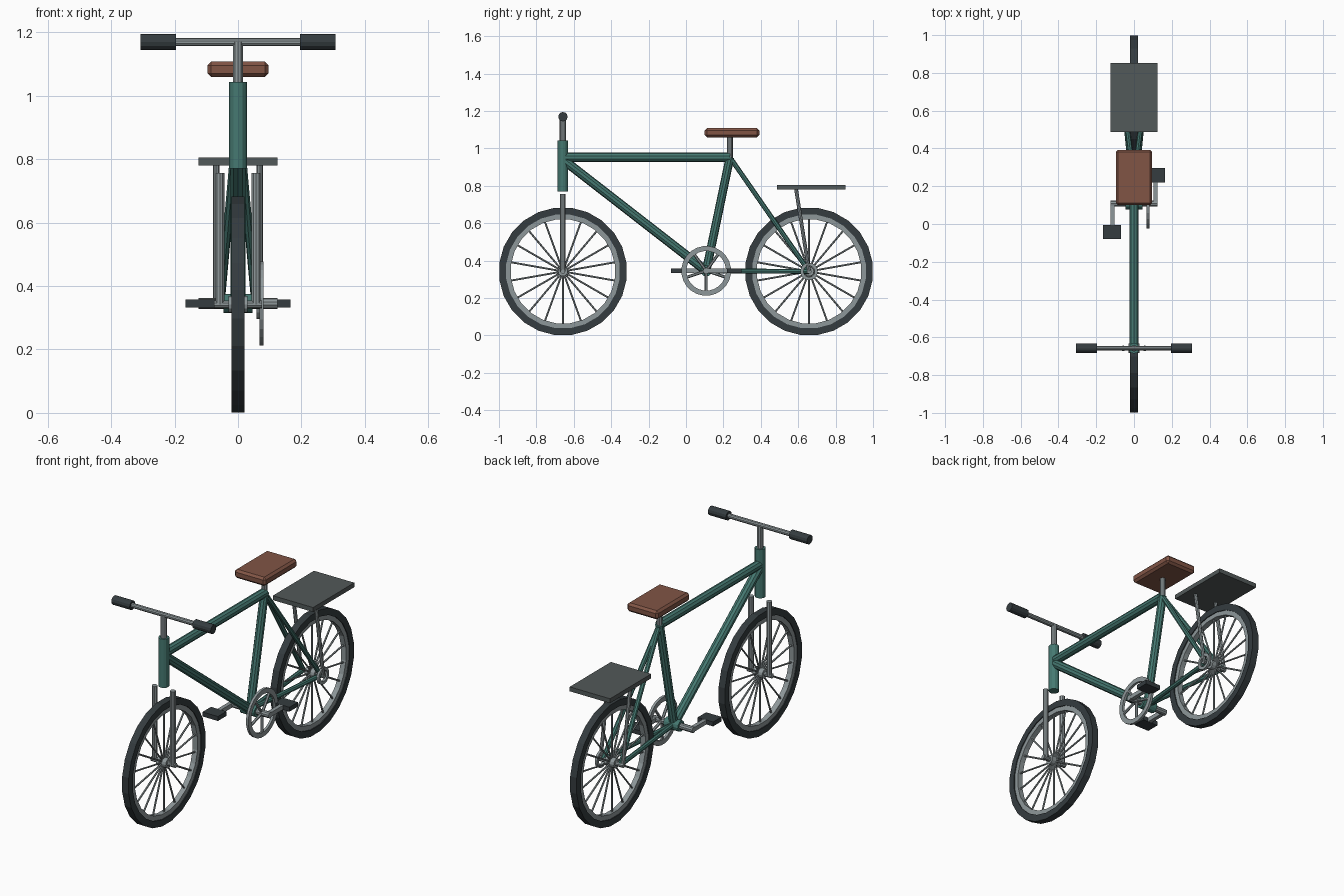
import bpy, bmesh, math
from mathutils import Vector, Matrix

if "Cube" in bpy.data.objects:
    bpy.data.objects.remove(bpy.data.objects["Cube"])


def mat(name, rgb):
    m = bpy.data.materials.new(name)
    m.diffuse_color = (*rgb, 1)
    m.use_nodes = True
    m.node_tree.nodes["Principled BSDF"].inputs["Base Color"].default_value = m.diffuse_color
    return m


GREEN = mat("green_paint", (0.06, 0.19, 0.165))
STEEL = mat("steel", (0.27, 0.31, 0.32))
RUBBER = mat("rubber", (0.035, 0.045, 0.05))
LEATHER = mat("leather", (0.22, 0.09, 0.06))
CARRIER = mat("carrier_grey", (0.085, 0.1, 0.1))


def finish(name, bm, m):
    bmesh.ops.recalc_face_normals(bm, faces=bm.faces)
    me = bpy.data.meshes.new(name)
    bm.to_mesh(me)
    bm.free()
    me.materials.append(m)
    ob = bpy.data.objects.new(name, me)
    bpy.context.collection.objects.link(ob)
    return ob


def add_rod(bm, a, b, r, n):
    a, b = Vector(a), Vector(b)
    d = b - a
    rot = d.to_track_quat('Z', 'Y').to_matrix().to_4x4()
    bmesh.ops.create_cone(bm, cap_ends=True, segments=n, radius1=r, radius2=r,
                          depth=d.length, matrix=Matrix.Translation((a + b) / 2) @ rot)


def rod(name, a, b, r, m, n=10):
    bm = bmesh.new()
    add_rod(bm, a, b, r, n)
    return finish(name, bm, m)


def box(name, c, size, m, bevel=0):
    bm = bmesh.new()
    bmesh.ops.create_cube(bm, size=1, matrix=Matrix.Translation(c) @ Matrix.Diagonal((*size, 1)))
    if bevel:
        bmesh.ops.bevel(bm, geom=bm.edges[:], offset=bevel, segments=1, affect='EDGES')
    return finish(name, bm, m)


def ring(name, c, outer, inner, width, m, n=24):
    """Flat-sided ring around the x axis."""
    bm = bmesh.new()
    loops = []
    prof = [(-width / 2, outer), (width / 2, outer), (width / 2, inner), (-width / 2, inner)]
    for i in range(n):
        t = 2 * math.pi * (i + 0.5) / n
        loops.append([bm.verts.new((c[0] + x, c[1] + r * math.sin(t), c[2] + r * math.cos(t)))
                      for x, r in prof])
    for i in range(n):
        p, q = loops[i], loops[(i + 1) % n]
        for k in range(4):
            j = (k + 1) % 4
            bm.faces.new((p[k], p[j], q[j], q[k]))
    return finish(name, bm, m)


def radial(name, c, r, count, thick, m, n):
    """Rods fanning out from a centre in the yz plane."""
    bm = bmesh.new()
    for i in range(count):
        t = 2 * math.pi * i / count + math.pi
        add_rod(bm, c, (c[0], c[1] + r * math.sin(t), c[2] + r * math.cos(t)), thick, n)
    return finish(name, bm, m)


AXLE = 0.342
WY = 0.658
BB = (0, 0.108, 0.345)
SEAT_TOP = (0, 0.235, 0.952)

# wheels
for label, y in (("front", -WY), ("rear", WY)):
    c = (0, y, AXLE)
    ring(label + "_tyre", c, 0.343, 0.306, 0.04, RUBBER)
    ring(label + "_rim", c, 0.308, 0.28, 0.03, STEEL)
    radial(label + "_spokes", c, 0.29, 18, 0.005, STEEL, 6)
    rod(label + "_hub", (-0.03, y, AXLE), (0.03, y, AXLE), 0.026, STEEL, 12)
    rod(label + "_axle", (-0.075, y, AXLE), (0.075, y, AXLE), 0.013, STEEL)

# frame tubes
rod("head_tube", (0, -WY, 0.77), (0, -WY, 1.043), 0.028, GREEN, 12)
rod("top_tube", (0, -WY, 0.952), SEAT_TOP, 0.025, GREEN)
rod("down_tube", (0, -WY, 0.94), BB, 0.025, GREEN)
rod("seat_tube", SEAT_TOP, BB, 0.023, GREEN)
rod("bottom_bracket", (-0.045, BB[1], BB[2]), (0.045, BB[1], BB[2]), 0.03, GREEN, 12)

# mirrored stays, fork legs, carrier struts, grips
for s, side in ((-1, "left"), (1, "right")):
    rod(side + "_seat_stay", SEAT_TOP, (s * 0.055, WY, AXLE), 0.013, GREEN, 8)
    rod(side + "_chain_stay", BB, (s * 0.055, WY, AXLE), 0.013, GREEN, 8)
    rod(side + "_fork_leg", (s * 0.057, -WY, AXLE), (s * 0.057, -WY, 0.757), 0.015, STEEL)
    rod(side + "_carrier_strut", (s * 0.069, WY, AXLE), (s * 0.069, 0.588, 0.785), 0.01, STEEL, 8)
    rod(side + "_grip", (s * 0.195, -WY, 1.169), (s * 0.308, -WY, 1.169), 0.025, RUBBER, 12)

# handlebar and stem
rod("stem", (0, -WY, 1.03), (0, -WY, 1.169), 0.017, STEEL)
rod("handlebar", (-0.3, -WY, 1.169), (0.3, -WY, 1.169), 0.013, STEEL)

# seat and carrier
rod("seat_post", (0, 0.235, 0.93), (0, 0.235, 1.07), 0.015, STEEL)
box("seat", (0, 0.246, 1.083), (0.193, 0.292, 0.049), LEATHER, 0.012)
box("rear_carrier", (0, 0.67, 0.792), (0.25, 0.365, 0.025), CARRIER)

# drivetrain
rod("crank_spindle", (-0.125, BB[1], BB[2]), (0.125, BB[1], BB[2]), 0.017, STEEL)
cr = (0.074, BB[1], BB[2])
ring("chainring", cr, 0.133, 0.106, 0.014, STEEL)
radial("chainring_arms", cr, 0.115, 5, 0.008, STEEL, 6)
ring("rear_sprocket", (0.066, WY, AXLE), 0.047, 0.03, 0.014, STEEL, 16)
for s, side in ((-1, "left"), (1, "right")):
    box(side + "_crank", (s * 0.113, BB[1] + s * 0.077, BB[2]), (0.022, 0.16, 0.024), STEEL)
    box(side + "_pedal", (s * 0.117, BB[1] + s * 0.15, BB[2]), (0.096, 0.075, 0.025), RUBBER)
